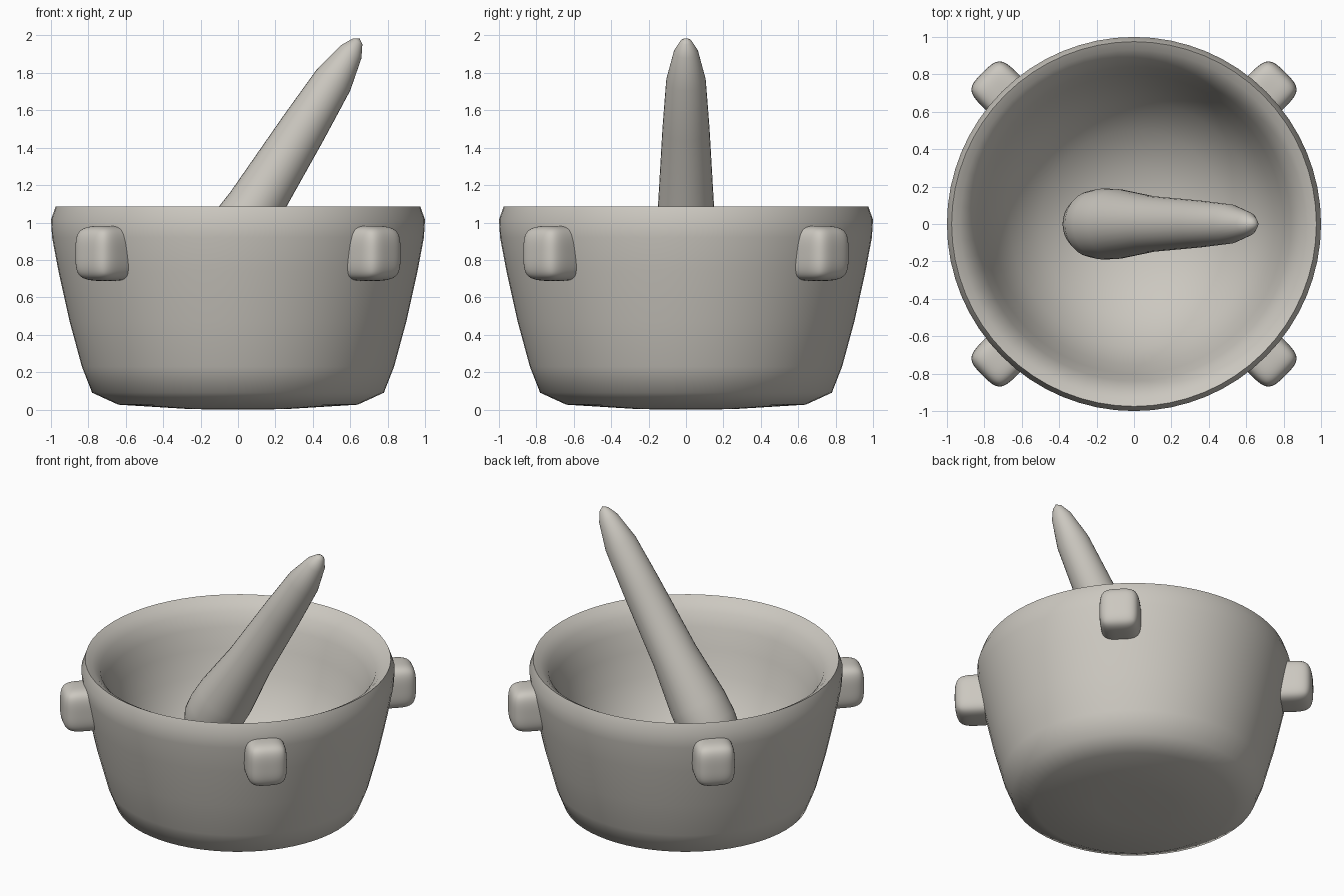
import bpy
import bmesh
import math
from mathutils import Matrix

cube = bpy.data.objects.get("Cube")
if cube:
    bpy.data.objects.remove(cube, do_unlink=True)

stone = bpy.data.materials.new("warm_grey_stone")
stone.use_nodes = True
colour = (0.6, 0.575, 0.525, 1)
stone.diffuse_color = colour
stone.node_tree.nodes["Principled BSDF"].inputs["Base Color"].default_value = colour


def finish(name, bm, crease_angle):
    """Turn a bmesh into a smooth, stone-coloured object with sharp creases."""
    bmesh.ops.recalc_face_normals(bm, faces=bm.faces)
    for face in bm.faces:
        face.smooth = True
    for edge in bm.edges:
        edge.smooth = edge.calc_face_angle(0) < math.radians(crease_angle)
    mesh = bpy.data.meshes.new(name)
    bm.to_mesh(mesh)
    bm.free()
    mesh.materials.append(stone)
    obj = bpy.data.objects.new(name, mesh)
    bpy.context.collection.objects.link(obj)
    return obj


def lathe(name, profile, steps):
    """Spin a (radius, height) profile around z."""
    bm = bmesh.new()
    verts = [bm.verts.new((r, 0, z)) for r, z in profile]
    edges = [bm.edges.new(pair) for pair in zip(verts, verts[1:])]
    bmesh.ops.spin(bm, geom=verts + edges, cent=(0, 0, 0), axis=(0, 0, 1),
                   angle=math.tau, steps=steps, use_merge=False)
    bmesh.ops.remove_doubles(bm, verts=bm.verts, dist=0.0005)
    return finish(name, bm, 65)


# Mortar bowl: outer wall up to the creased rim, then lip and round hollow
lathe("mortar_bowl", [
    (0, 0), (0.25, 0.002), (0.64, 0.026), (0.78, 0.09), (0.835, 0.23),
    (0.9, 0.47), (0.96, 0.74), (0.994, 0.92), (1, 1.015), (0.975, 1.085),
    (0.93, 1.06), (0.88, 1.01), (0.84, 0.92), (0.8, 0.79), (0.75, 0.63),
    (0.66, 0.45), (0.5, 0.28), (0.3, 0.17), (0.12, 0.13), (0, 0.125)], 64)

# Pestle: radius against distance from the tip, leaning towards +x
pestle = lathe("pestle", [
    (0, 0), (0.03, -0.02), (0.065, -0.085), (0.106, -0.265), (0.126, -0.57),
    (0.15, -1.06), (0.187, -1.4), (0.19, -1.54), (0.178, -1.64),
    (0.145, -1.715), (0.075, -1.77), (0, -1.79)], 32)
pestle.matrix_world = (Matrix.Translation((0.65, 0, 1.985))
                       @ Matrix.Rotation(math.radians(32), 4, "Y"))

# Four softly rounded lugs on the diagonals, half sunk into the wall
for i, name in enumerate(("back_left", "back_right", "front_right", "front_left")):
    bm = bmesh.new()
    bmesh.ops.create_cube(bm, size=1)
    bmesh.ops.subdivide_edges(bm, edges=bm.edges[:], cuts=1, use_grid_fill=True)
    bm.transform(Matrix.Rotation(math.radians(45 + 90 * i), 4, "Z")
                 @ Matrix.Translation((1, 0, 0.835))
                 @ Matrix.Diagonal((0.29, 0.26, 0.295, 1)))
    lug = finish("lug_" + name, bm, 180)
    rounding = lug.modifiers.new("rounding", "SUBSURF")
    rounding.levels = rounding.render_levels = 3
